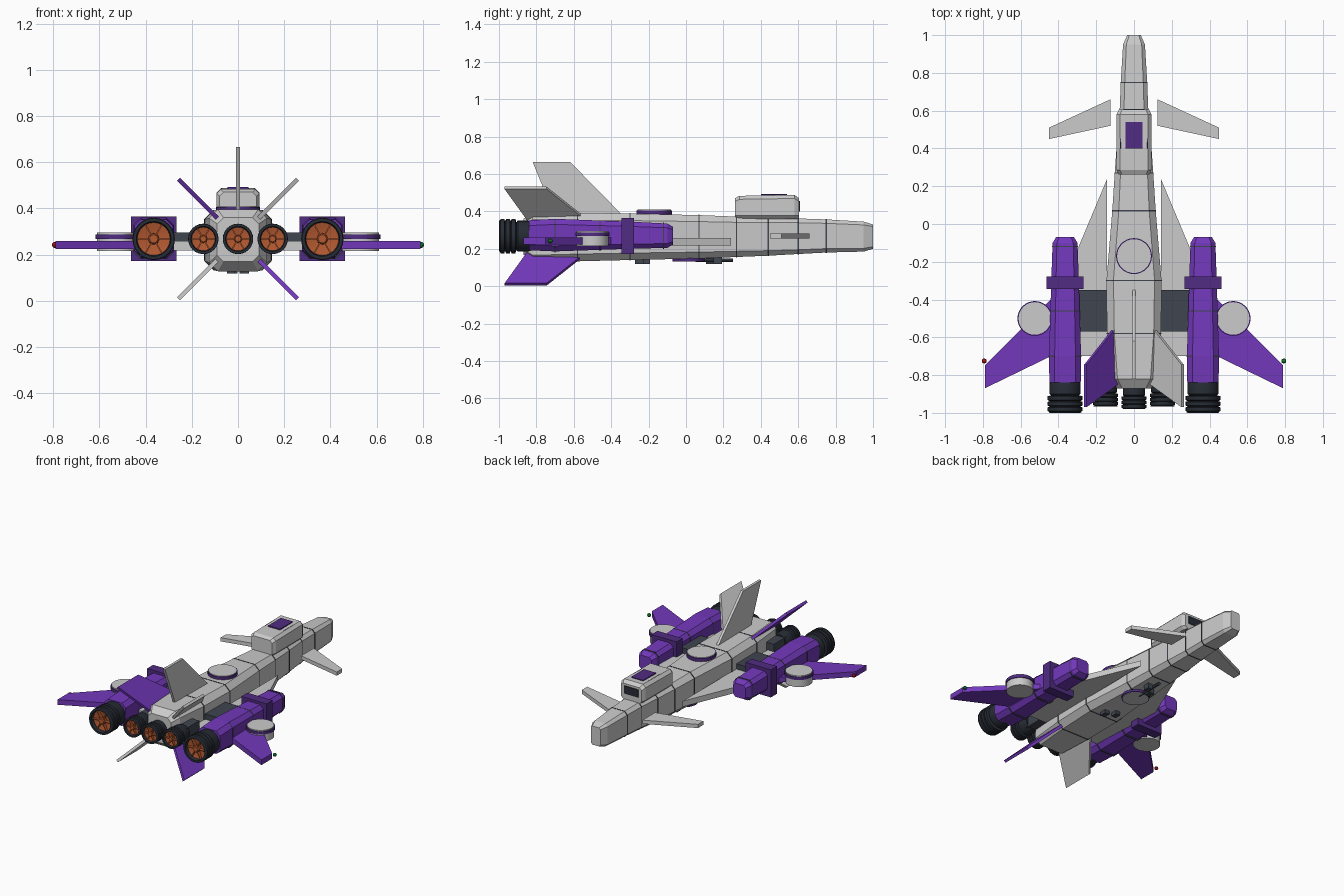
import bpy, bmesh
from math import sin, cos, pi, sqrt
from mathutils import Vector, Matrix

if "Cube" in bpy.data.objects:
    bpy.data.objects.remove(bpy.data.objects["Cube"])

mats = {}
COLORS = {"purple": (0.17, 0.04, 0.50), "violet": (0.08, 0.025, 0.22), "dark": (0.02, 0.025, 0.035),
          "slate": (0.05, 0.06, 0.08), "orange": (0.45, 0.10, 0.03),
          "red": (0.5, 0.01, 0.01), "green": (0.01, 0.25, 0.04)}


def make(name, verts, faces, color=None, smooth=False):
    me = bpy.data.meshes.new(name)
    me.from_pydata([tuple(v) for v in verts], [], faces)
    bm = bmesh.new()
    bm.from_mesh(me)
    bmesh.ops.recalc_face_normals(bm, faces=bm.faces)
    bm.to_mesh(me)
    bm.free()
    ob = bpy.data.objects.new(name, me)
    bpy.context.collection.objects.link(ob)
    if color:
        if color not in mats:
            mats[color] = bpy.data.materials.new(color)
            mats[color].diffuse_color = (*COLORS[color], 1)
        me.materials.append(mats[color])
    if smooth:
        bpy.ops.object.select_all(action='DESELECT')
        ob.select_set(True)
        bpy.context.view_layer.objects.active = ob
        bpy.ops.object.shade_smooth_by_angle()
    return ob


def skin(rings):
    """Faces bridging consecutive rings, with end caps."""
    n = len(rings[0])
    faces = [(a * n + i, a * n + (i + 1) % n, (a + 1) * n + (i + 1) % n, (a + 1) * n + i)
             for a in range(len(rings) - 1) for i in range(n)]
    faces += [tuple(range(n)), tuple((len(rings) - 1) * n + i for i in range(n))]
    return [v for r in rings for v in r], faces


def hull(name, sections, x=0, cham=0.3, color=None):
    """Chamfered-box loft along y; sections are (y, half width, z low, z high)."""
    rings = []
    for y, w, lo, hi in sections:
        c = min(w, (hi - lo) / 2) * cham
        rings.append([(x + px, y, pz) for px, pz in (
            (w, lo + c), (w, hi - c), (w - c, hi), (c - w, hi),
            (-w, hi - c), (-w, lo + c), (c - w, lo), (w - c, lo))])
    return make(name, *skin(rings), color)


def box(name, x0, x1, y0, y1, z0, z1, color=None):
    rings = [[(x0, y, z0), (x1, y, z0), (x1, y, z1), (x0, y, z1)] for y in (y0, y1)]
    return make(name, *skin(rings), color)


def plate(name, pts, origin, u, v, thick, color=None):
    """Flat polygon in the u/v plane, given thickness along the normal."""
    o, u, v = Vector(origin), Vector(u), Vector(v)
    n = u.cross(v).normalized() * thick / 2
    rings = [[o + u * a + v * b + n * s for a, b in pts] for s in (-1, 1)]
    return make(name, *skin(rings), color)


def lathe(name, profile, center, axis, color=None, seg=24):
    """Revolve (radius, offset) pairs about the y or z axis."""
    rings = []
    for r, h in profile:
        ring = []
        for i in range(seg):
            a, b = r * cos(2 * pi * i / seg), r * sin(2 * pi * i / seg)
            ring.append(Vector(center) + Vector((a, h, b) if axis == 'y' else (a, b, h)))
        rings.append(ring)
    return make(name, *skin(rings), color, smooth=True)


def engine(name, x, y, length, r):
    # collar, ribbed bell and hollow mouth
    L = length
    prof = [(r * .8, 0.03), (r * .9, 0), (r * .9, -L * .35), (r * .8, -L * .4)]
    for k in range(3):
        t = .43 + k * .19
        prof += [(r, -L * t), (r, -L * (t + .13)), (r * .9, -L * (t + .16)), (r * .9, -L * (t + .18))]
    prof += [(r * .97, -L), (r * .82, -L), (r * .74, -L * .75)]
    lathe(name + "_nozzle", prof, (x, y, ZC), 'y', "dark")
    lathe(name + "_glow", [(r * .8, -L * .74), (r * .8, -L * .85), (r * .3, -L * .77)], (x, y, ZC), 'y', "orange")
    lathe(name + "_hub", [(r * .27, -L * .7), (r * .27, -L * .9), (r * .2, -L * .95)], (x, y, ZC), 'y', "orange", 8)
    # radial vanes
    for k in range(3):
        a = k * pi / 3
        plate(name + "_vane", [(-r * .78, -L * .93), (r * .78, -L * .93), (r * .78, -L * .75), (-r * .78, -L * .75)],
              (x, y, ZC), (cos(a), 0, sin(a)), (0, 1, 0), .006, "orange")


ZC = 0.268

# main fuselage
body = [(-.87, .09, .17, .36), (-.82, .125, .128, .395), (-.58, .143, .133, .392), (-.30, .146, .14, .388),
        (.07, .115, .148, .38), (.27, .102, .156, .372), (.44, .09, .163, .367), (.60, .076, .172, .362),
        (.75, .07, .18, .357), (.95, .058, .185, .345), (1.0, .036, .2, .33)]
hull("fuselage", body)

# dark seam bands around the fuselage
for y, w, lo, hi in body[2:9]:
    hull("panel_seam", [(y - .003, w + .002, lo - .002, hi + .002), (y + .003, w + .002, lo - .002, hi + .002)], color="slate")

# cockpit with windows
hull("cockpit", [(.262, .08, .36, .47), (.285, .093, .36, .483), (.58, .093, .36, .488), (.605, .08, .36, .47)])
box("cockpit_roof_window", -.046, .046, .40, .54, .48, .493, "violet")
box("cockpit_front_window", -.055, .055, .59, .609, .40, .455, "dark")
for s in (-1, 1):
    plate("cockpit_side_window", [(.40, 0), (.54, 0), (.54, .016), (.40, .016)],
          (s * .08, 0, .473), (0, 1, 0), (-s * .7, 0, .7), .008, "violet")

# round hatches above and below
for name, y, z0, z1, r in (("top_hatch", -.17, .375, .41, .095), ("belly_hatch", .015, .133, .16, .088)):
    lathe(name + "_rim", [(r, z0), (r, z1 - .004 if z1 > .3 else z1)], (0, y, 0), 'z', "violet", 32)
    lathe(name, [(r * .94, z0 - .002), (r * .94, z1)], (0, y, 0), 'z', None, 32)

# belly fittings
for x, y in ((-.03, -.215), (.03, -.25), (-.02, .13), (.025, .17)):
    box("belly_fitting", x - .018, x + .018, y - .022, y + .022, .118, .16, "slate")
lathe("belly_pipe", [(.01, -.1), (.01, .1)], (.0, .15, .138), 'y', "slate", 8)

# tail fin
plate("tail_fin", [(-.33, .37), (-.62, .665), (-.82, .665), (-.70, .37)], (0, 0, 0), (0, 1, 0), (0, 0, 1), .018)

# four diagonal fins
for sx, sz, col in ((-1, 1, "purple"), (1, 1, None), (1, -1, "purple"), (-1, -1, None)):
    plate("diagonal_fin", [(-.50, .09), (-.745, .364), (-.97, .364), (-.83, .09)],
          (0, 0, ZC - .001 if sz < 0 else ZC), (0, 1, 0), (sx / sqrt(2), 0, sz / sqrt(2)), .018, col)

# centre engines
for x, y in ((0, -.865), (-.15, -.85), (.15, -.85)):
    engine("small_engine", x, y, .115, .066)
box("engine_bridge", -.19, .19, -.85, -.70, .225, .31, "slate")

for s, side in ((-1, "left"), (1, "right")):
    X = (s, 0, 0)
    Y = (0, 1, 0)
    # canard, strake and outer wing
    plate(side + "_canard", [(.125, .66), (.45, .51), (.45, .45), (.125, .52)], (0, 0, ZC), X, Y, .026)
    plate(side + "_strake", [(.142, .24), (.31, -.16), (.36, -.28), (.36, -.70), (.142, -.70)],
          (0, 0, .238), X, Y, .04)
    plate(side + "_wing", [(.33, -.28), (.44, -.40), (.79, -.75), (.79, -.87), (.44, -.70), (.33, -.66)],
          (0, 0, .242), X, Y, .036, "purple")
    # dark strut joining nacelle to fuselage
    x0, x1 = sorted((s * .12, s * .31))
    box(side + "_strut", x0, x1, -.57, -.35, .222, .295, "slate")
    # nacelle, its seams and collar
    nx = s * .365
    hull(side + "_nacelle", [(-.84, .083, .192, .352), (-.70, .085, .186, .36), (-.30, .073, .2, .345),
                             (-.10, .066, .205, .335), (-.07, .048, .222, .318)], nx, .35, "purple")
    for y, w in ((-.70, .087), (-.46, .08), (-.12, .068)):
        hull(side + "_nacelle_seam", [(y - .003, w, ZC - w - .001, ZC + w + .004),
                                      (y + .003, w, ZC - w - .001, ZC + w + .004)], nx, .35, "slate")
    box(side + "_nacelle_collar", nx - .098, nx + .098, -.345, -.278, .172, .365, "violet")
    engine(side + "_engine", nx, -.845, .155, .092)
    # wing disc with rim
    lathe(side + "_disc", [(.086, .216), (.086, .295)], (s * .525, -.5, 0), 'z', None, 32)
    lathe(side + "_disc_rim", [(.092, .268), (.092, .288)], (s * .525, -.5, 0), 'z', "violet", 32)
    # wing tip light
    h = .013
    lathe(side + "_tip_light", [(h * sin(a), -h * cos(a)) for a in (.2, .8, 1.57, 2.3, 2.94)],
          (s * .793, -.725, .242), 'z', "green" if s > 0 else "red", 12)

for m in bpy.data.materials:
    if m.users and not m.is_grease_pencil:
        m.use_nodes = True
        m.node_tree.nodes["Principled BSDF"].inputs["Base Color"].default_value = m.diffuse_color
